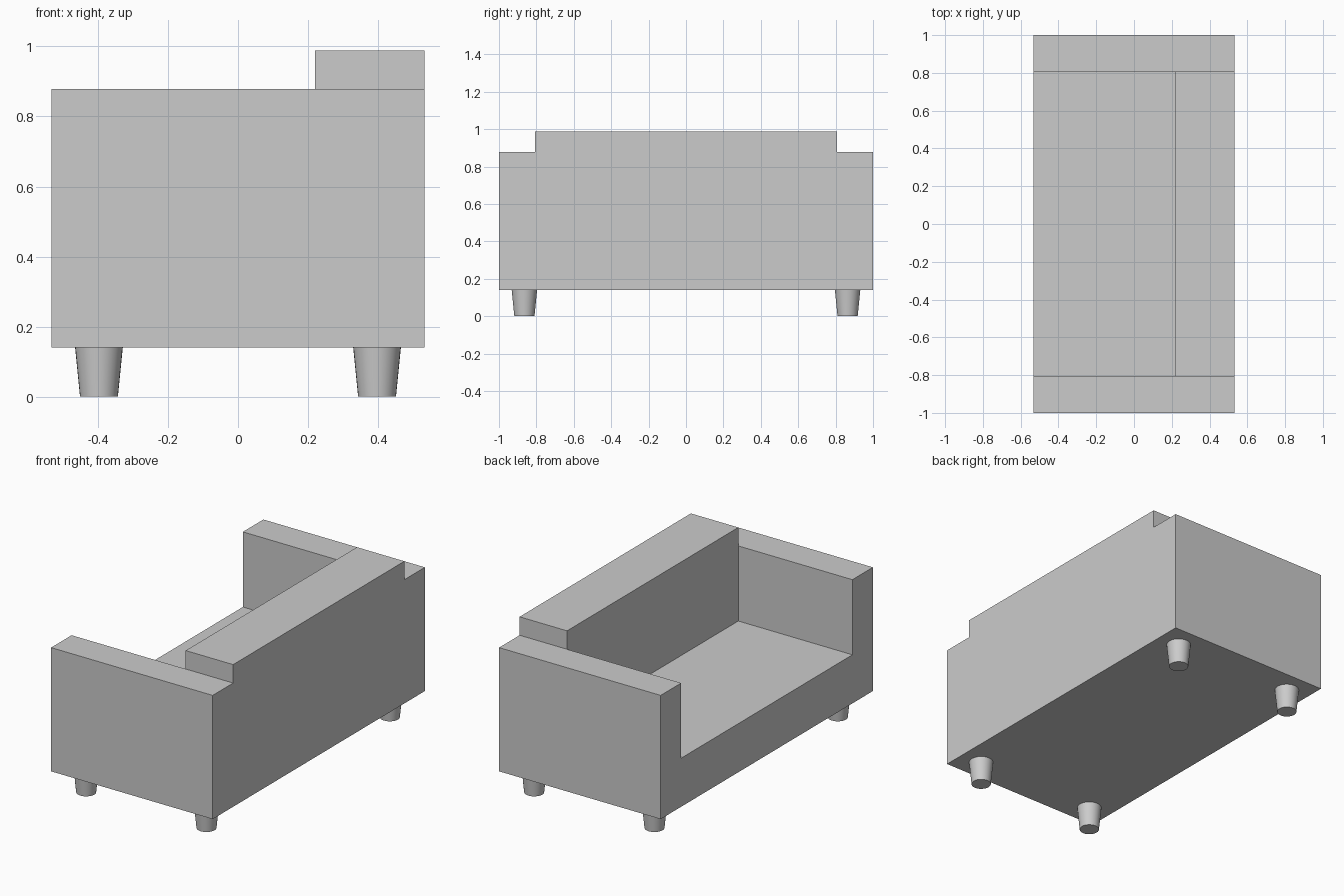
import bpy
import bmesh
import math

if "Cube" in bpy.data.objects:
    bpy.data.objects.remove(bpy.data.objects["Cube"])

grey = bpy.data.materials.new("light_grey")
grey.diffuse_color = (0.6, 0.6, 0.6, 1)
grey.use_nodes = True
grey.node_tree.nodes["Principled BSDF"].inputs["Base Color"].default_value = grey.diffuse_color

HALF_X, HALF_Y, ARM_Y = 0.533, 1.0, 0.807
BOTTOM, SEAT, ARM_TOP, BACK_TOP = 0.14, 0.43, 0.878, 0.988
BACK_FRONT = 0.22


def extrude_x(name, profile, x0, x1):
    """Solid made by sweeping a (y, z) outline along x."""
    bm = bmesh.new()
    face = bm.faces.new([bm.verts.new((x0, y, z)) for y, z in profile])
    ext = bmesh.ops.extrude_face_region(bm, geom=[face])
    verts = [v for v in ext["geom"] if isinstance(v, bmesh.types.BMVert)]
    bmesh.ops.translate(bm, verts=verts, vec=(x1 - x0, 0, 0))
    bmesh.ops.recalc_face_normals(bm, faces=bm.faces)
    mesh = bpy.data.meshes.new(name)
    bm.to_mesh(mesh)
    bm.free()
    mesh.materials.append(grey)
    obj = bpy.data.objects.new(name, mesh)
    bpy.context.collection.objects.link(obj)
    return obj


# Sofa body: stepped outline, arms lower than the backrest
half = [(HALF_Y, BOTTOM), (HALF_Y, ARM_TOP), (ARM_Y, ARM_TOP), (ARM_Y, BACK_TOP)]
outline = half + [(-y, z) for y, z in reversed(half)]
body = extrude_x("sofa_body", outline, -HALF_X, HALF_X)

# Seat opening between the arms, in front of the backrest
opening = [(ARM_Y, SEAT), (ARM_Y, 1.2), (-ARM_Y, 1.2), (-ARM_Y, SEAT)]
cutter = extrude_x("seat_cutter", opening, -0.8, BACK_FRONT)
cutter.hide_render = True
cutter.hide_viewport = True
cut = body.modifiers.new("seat_opening", 'BOOLEAN')
cut.operation = 'DIFFERENCE'
cut.solver = 'EXACT'
cut.object = cutter

# Four tapered round feet
for sx, side in ((-1, "front"), (1, "back")):
    for sy, end in ((-1, "near"), (1, "far")):
        bpy.ops.mesh.primitive_cone_add(
            vertices=32, radius1=0.054, radius2=0.068, depth=BOTTOM,
            location=(sx * 0.397, sy * 0.864, BOTTOM / 2))
        foot = bpy.context.object
        foot.name = f"foot_{side}_{end}"
        foot.data.materials.append(grey)
        bpy.ops.object.shade_smooth_by_angle(angle=math.radians(30))
